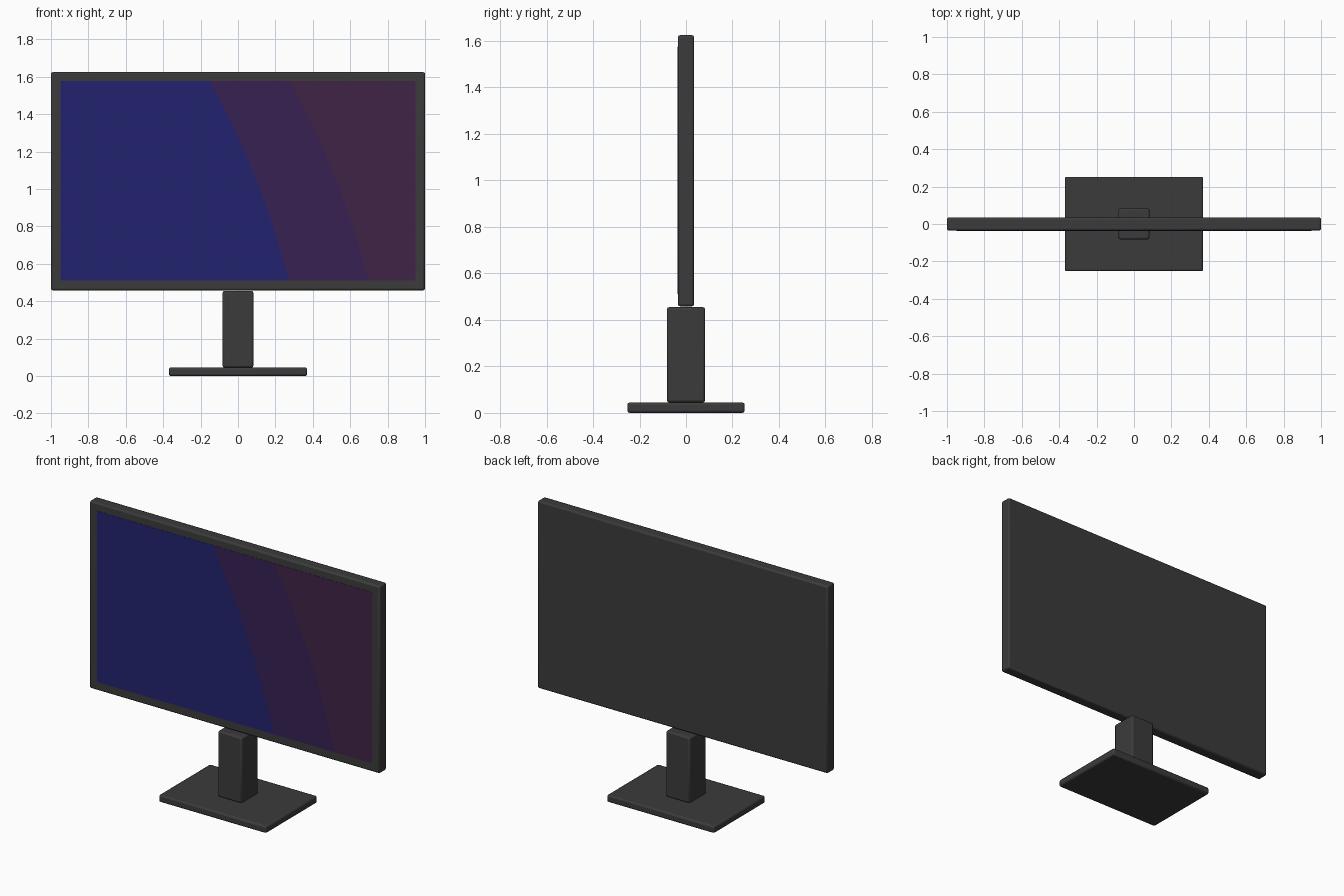
import bpy, bmesh

if "Cube" in bpy.data.objects:
    bpy.data.objects.remove(bpy.data.objects["Cube"])


def material(name, color):
    m = bpy.data.materials.new(name)
    m.diffuse_color = (*color, 1)
    m.use_nodes = True
    m.node_tree.nodes["Principled BSDF"].inputs["Base Color"].default_value = m.diffuse_color
    return m


charcoal = material("charcoal", (0.044, 0.044, 0.044))
screen_colors = [
    material("deep_blue", (0.016, 0.016, 0.160)),
    material("purple", (0.038, 0.015, 0.087)),
    material("plum", (0.050, 0.017, 0.061)),
]


def box(name, size, z0, bevel=0.01):
    """Bevelled box standing on z0, centred on x and y."""
    bpy.ops.mesh.primitive_cube_add(size=1, location=(0, 0, z0 + size[2] / 2))
    ob = bpy.context.object
    ob.name = name
    ob.scale = size
    bpy.ops.object.transform_apply(location=False, rotation=False, scale=True)
    mod = ob.modifiers.new("bevel", "BEVEL")
    mod.width = bevel
    mod.segments = 2
    ob.data.materials.append(charcoal)
    bpy.ops.object.shade_smooth_by_angle()
    return ob


# Body of the monitor
box("base", (0.74, 0.505, 0.045), 0)
box("neck", (0.165, 0.165, 0.41), 0.045)
box("panel", (2.0, 0.07, 1.167), 0.458)

# Display: thin plate split by two curved colour bands
Z0, Z1, HALF, ROWS = 0.511, 1.576, 0.948, 16
bm = bmesh.new()
grid = []
for r in range(ROWS + 1):
    t = 1 - r / ROWS                       # 0 at the top, 1 at the bottom
    curve = 0.42 * t + 0.16 * t * (1 - t)
    z = Z1 + (Z0 - Z1) * t
    xs = (-HALF, -0.15 + curve, 0.275 + curve, HALF)
    grid.append([bm.verts.new((x, -0.0362, z)) for x in xs])
for low, high in zip(grid, grid[1:]):
    for c in range(3):
        face = bm.faces.new((low[c], low[c + 1], high[c + 1], high[c]))
        face.material_index = c
mesh = bpy.data.meshes.new("screen")
bm.to_mesh(mesh)
bm.free()
for m in screen_colors:
    mesh.materials.append(m)
screen = bpy.data.objects.new("screen", mesh)
bpy.context.collection.objects.link(screen)
solid = screen.modifiers.new("thickness", "SOLIDIFY")
solid.thickness = 0.003
solid.offset = -1
